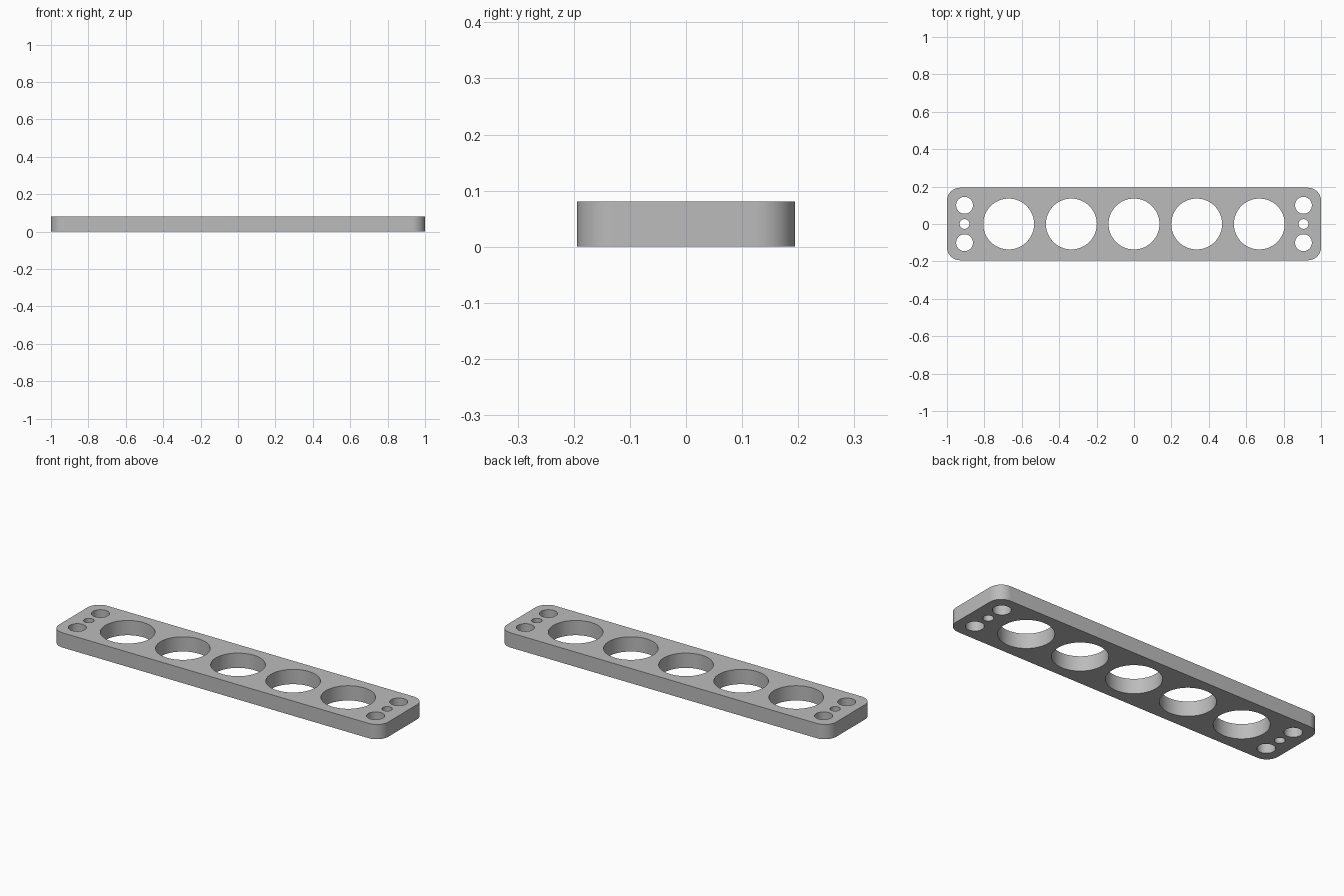
import bpy
import bmesh
from math import cos, sin, pi, radians

if "Cube" in bpy.data.objects:
    bpy.data.objects.remove(bpy.data.objects["Cube"], do_unlink=True)

HALF_X, HALF_Y, HEIGHT, CORNER = 1.0, 0.194, 0.081, 0.07

grey = bpy.data.materials.new("plain grey")
grey.use_nodes = True
colour = (0.5, 0.5, 0.5, 1)
grey.diffuse_color = colour
grey.node_tree.nodes["Principled BSDF"].inputs["Base Color"].default_value = colour


def arc(cx, cy, r, start, sweep, steps):
    return [(cx + r * cos(start + sweep * i / steps),
             cy + r * sin(start + sweep * i / steps)) for i in range(steps + 1)]


def add_loop(curve, points):
    spline = curve.splines.new("POLY")
    spline.points.add(len(points) - 1)
    for p, (x, y) in zip(spline.points, points):
        p.co = (x, y, 0, 1)
    spline.use_cyclic_u = True


def add_hole(curve, x, y, r):
    add_loop(curve, arc(x, y, r, 0, 2 * pi, 64)[:-1])


# Flat profile: rounded outline with holes
profile = bpy.data.curves.new("plate_profile", "CURVE")
profile.dimensions = "2D"
profile.fill_mode = "BOTH"
profile.extrude = HEIGHT / 2

outline = []
for i, (sx, sy) in enumerate([(1, 1), (-1, 1), (-1, -1), (1, -1)]):
    outline += arc(sx * (HALF_X - CORNER), sy * (HALF_Y - CORNER),
                   CORNER, i * pi / 2, pi / 2, 16)
add_loop(profile, outline)

# Row of five large holes
for i in range(-2, 3):
    add_hole(profile, i * 0.335, 0, 0.136)

# Mounting holes at both ends
for side in (-1, 1):
    for y, r in ((-0.1, 0.045), (0, 0.026), (0.1, 0.045)):
        add_hole(profile, side * 0.906, y, r)

# Turn the profile into a welded solid
temp = bpy.data.objects.new("profile_helper", profile)
bpy.context.collection.objects.link(temp)
graph = bpy.context.evaluated_depsgraph_get()
mesh = bpy.data.meshes.new_from_object(temp.evaluated_get(graph))
bpy.data.objects.remove(temp, do_unlink=True)

bm = bmesh.new()
bm.from_mesh(mesh)
bmesh.ops.remove_doubles(bm, verts=bm.verts, dist=0.0001)
bmesh.ops.translate(bm, verts=bm.verts, vec=(0, 0, HEIGHT / 2))
bmesh.ops.recalc_face_normals(bm, faces=bm.faces)
bm.to_mesh(mesh)
bm.free()

mesh.materials.clear()
mesh.materials.append(grey)
plate = bpy.data.objects.new("perforated_plate", mesh)
bpy.context.collection.objects.link(plate)
bpy.context.view_layer.objects.active = plate
plate.select_set(True)
bpy.ops.object.shade_smooth_by_angle(angle=radians(30))
